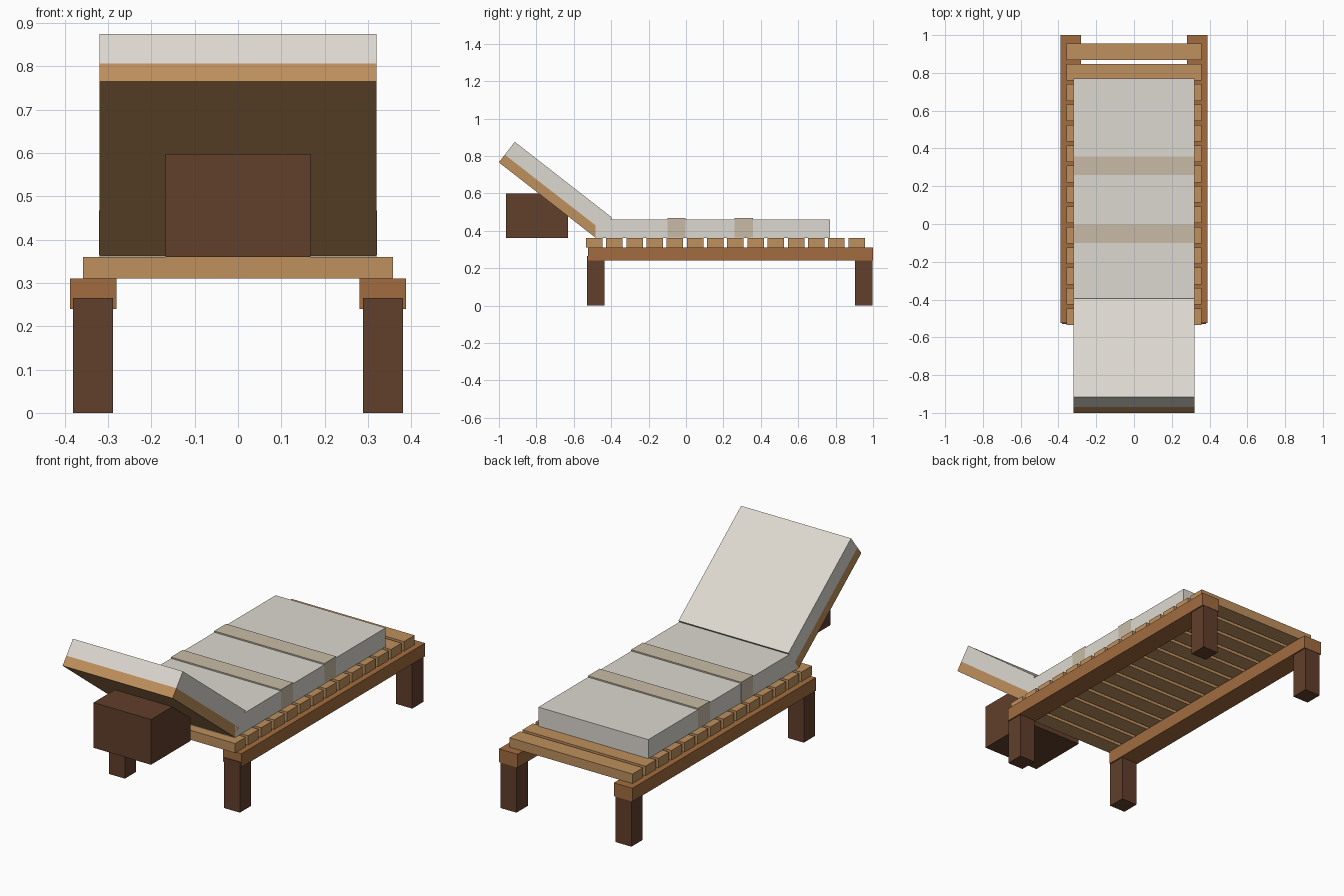
import bpy
import math
from mathutils import Vector

if "Cube" in bpy.data.objects:
    bpy.data.objects.remove(bpy.data.objects["Cube"])


def material(name, rgb):
    m = bpy.data.materials.new(name)
    m.diffuse_color = (*rgb, 1)
    m.use_nodes = True
    m.node_tree.nodes["Principled BSDF"].inputs["Base Color"].default_value = m.diffuse_color
    return m


DARK = material("dark_wood", (0.12, 0.05, 0.025))
RAIL = material("rail_wood", (0.36, 0.15, 0.05))
SLAT = material("slat_wood", (0.52, 0.28, 0.11))
FABRIC = material("cushion_fabric", (0.72, 0.69, 0.63))
BAND = material("band_fabric", (0.58, 0.50, 0.38))


def box(name, lo, hi, mat):
    """Axis-aligned box between two corners."""
    lo, hi = Vector(lo), Vector(hi)
    bpy.ops.mesh.primitive_cube_add(size=1, location=(lo + hi) / 2)
    o = bpy.context.object
    o.name = name
    o.scale = hi - lo
    o.data.materials.append(mat)
    return o


# Side rails and legs, one set per side
for side, s in (("left", -1), ("right", 1)):
    x0, x1 = sorted((s * 0.28, s * 0.388))
    box(f"{side}_rail", (x0, -0.525, 0.24), (x1, 1.0, 0.31), RAIL)
    x0, x1 = sorted((s * 0.288, s * 0.381))
    for end, y in (("front", -0.482), ("back", 0.951)):
        box(f"{end}_{side}_leg", (x0, y - 0.047, 0), (x1, y + 0.047, 0.265), DARK)

# Deck slats
for i in range(14):
    y = -0.491 + i * 1.403 / 13
    box(f"slat_{i + 1}", (-0.358, y - 0.044, 0.31), (0.358, y + 0.044, 0.36), SLAT)

# Seat cushion with two raised bands
box("seat_cushion", (-0.32, -0.483, 0.36), (0.32, 0.77, 0.46), FABRIC)
for i, y in enumerate((-0.10, 0.26)):
    box(f"cushion_band_{i + 1}", (-0.3205, y, 0.365), (0.3205, y + 0.098, 0.467), BAND)

# Reclined backrest: panel and cushion tilted about the lower edge
TILT = math.radians(37.9)
HINGE = Vector((0, -0.48, 0.36))
ALONG = Vector((0, -math.cos(TILT), math.sin(TILT)))
UP = Vector((0, math.sin(TILT), math.cos(TILT)))
LENGTH = 0.66


def tilted(name, h0, h1, mat):
    o = box(name, (-0.32, -LENGTH / 2, -(h1 - h0) / 2), (0.32, LENGTH / 2, (h1 - h0) / 2), mat)
    o.rotation_euler.x = -TILT
    o.location = HINGE + ALONG * LENGTH / 2 + UP * (h0 + h1) / 2


tilted("backrest_panel", 0, 0.052, SLAT)
tilted("backrest_cushion", 0.052, 0.139, FABRIC)

# Support block behind the backrest
box("backrest_support", (-0.167, -0.962, 0.36), (0.167, -0.632, 0.598), DARK)
